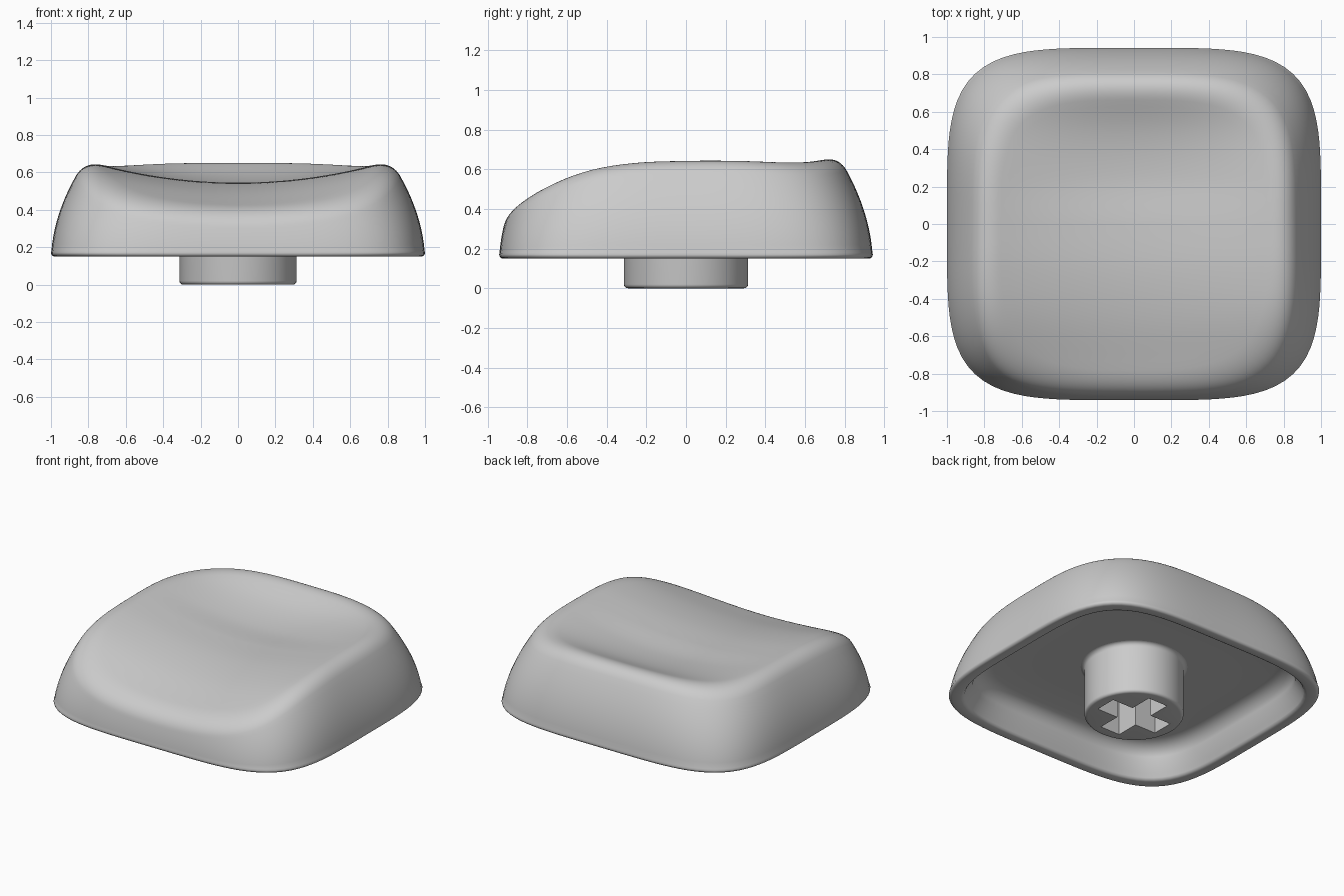
import bpy, bmesh, math
from mathutils import Vector

cube = bpy.data.objects.get("Cube")
if cube:
    bpy.data.objects.remove(cube, do_unlink=True)

grey = bpy.data.materials.new("light_grey_plastic")
grey.use_nodes = True
grey.diffuse_color = (0.6, 0.6, 0.6, 1)
grey.node_tree.nodes["Principled BSDF"].inputs["Base Color"].default_value = (0.6, 0.6, 0.6, 1)

N = 128                     # points around each ring
BASE, CEILING = 0.15, 0.36  # skirt bottom and underside of the top


def spline(values, y):
    """Smooth curve through values spaced evenly from y = -1 to 1."""
    t = (y + 1) / 2 * (len(values) - 1)
    i = max(0, min(len(values) - 2, int(t)))
    t -= i
    p1, p2 = values[i], values[i + 1]
    p0 = values[i - 1] if i else 2 * p1 - p2
    p3 = values[i + 2] if i + 2 < len(values) else 2 * p2 - p1
    m1, m2 = (p2 - p0) / 2, (p3 - p1) / 2
    return (p1 + m1 * t + (3 * (p2 - p1) - 2 * m1 - m2) * t ** 2
            + (2 * (p1 - p2) + m1 + m2) * t ** 3)


CENTRE_LINE = [.365, .435, .50, .537, .545, .541, .58, .672, .76]
SIDE_LINE = [.42, .52, .597, .632, .642, .644, .648, .67, .71]


def dish(x, y):
    low, high = spline(CENTRE_LINE, y), spline(SIDE_LINE, y)
    return low + (high - low) * (x / 0.74) ** 2


def outline(i, n):
    """Point on a rounded square; a lower n gives rounder corners."""
    a = 2 * math.pi * i / N
    c, s = math.cos(a), math.sin(a)
    r = (abs(c) ** n + abs(s) ** n) ** (-1 / n)
    return r * c, 0.942 * r * s


def wall_scale(z):
    h = z - BASE
    return 1 - 0.05 * h - 0.6 * h * h


def column(i):
    """Cross-section from the ceiling, round the lip, up the wall, into the dish."""
    def at(s, z, n=4.3):
        x, y = outline(i, n)
        return Vector((x * s, y * s, z))

    def wall(z):
        return at(wall_scale(z), z, 4.3 - 1.8 * (z - BASE))

    def on_dish(s):
        p = at(s, 0, 3.4)
        p.z = dish(p.x, p.y)
        return p

    pts = [at(s, CEILING) for s in (0.25, 0.5, 0.76)]
    for k in range(1, 6):                     # rounded inner corner
        a = k / 5 * math.pi / 2
        pts.append(at(0.76 + 0.11 * math.sin(a), CEILING - 0.11 * (1 - math.cos(a))))
    pts += [at(0.905, 0.195), at(0.915, 0.167), at(0.922, 0.156), at(0.935, BASE)]
    for k in range(5):                        # rounded outer lip
        a = k / 4 * math.pi / 2
        pts.append(at(0.98 + 0.02 * math.sin(a), BASE + 0.02 * (1 - math.cos(a))))

    lo, hi = 0.2, 0.75                        # height where wall meets dish
    for _ in range(30):
        mid = (lo + hi) / 2
        p = wall(mid)
        lo, hi = (mid, hi) if dish(p.x, p.y) > mid else (lo, mid)
    corner, start = wall(lo), lo - 0.08
    z0 = BASE + 0.03
    pts += [wall(z0 + (start - z0) * k / 10) for k in range(10)]

    s_in = wall_scale(lo) * 0.87              # soft rim
    inner, outer = on_dish(s_in), wall(start)
    for k in range(13):
        t = k / 12
        pts.append(outer * (1 - t) ** 2 + corner * 2 * t * (1 - t) + inner * t * t)
    pts += [on_dish(s_in * (1 - k / 18)) for k in range(1, 18)]   # dished top
    return pts


def ring_mesh(name, columns, bottom, top):
    """Join neighbouring columns with quads and close both ends with fans."""
    bm = bmesh.new()
    cols = [[bm.verts.new(p) for p in c] for c in columns]
    ends = bm.verts.new(bottom), bm.verts.new(top)
    for a, b in zip(cols, cols[1:] + cols[:1]):
        for k in range(len(a) - 1):
            bm.faces.new((a[k], b[k], b[k + 1], a[k + 1]))
        bm.faces.new((ends[0], b[0], a[0]))
        bm.faces.new((ends[1], a[-1], b[-1]))
    return make_object(name, bm)


def make_object(name, bm):
    bmesh.ops.recalc_face_normals(bm, faces=bm.faces)
    me = bpy.data.meshes.new(name)
    bm.to_mesh(me)
    bm.free()
    me.materials.append(grey)
    ob = bpy.data.objects.new(name, me)
    bpy.context.collection.objects.link(ob)
    return ob


def smooth(ob, angle):
    bpy.ops.object.select_all(action='DESELECT')
    ob.select_set(True)
    bpy.context.view_layer.objects.active = ob
    bpy.ops.object.shade_smooth_by_angle(angle=math.radians(angle))


# Hollow cap
shell = ring_mesh("cap_shell", [column(i) for i in range(N)],
                  (0, 0, CEILING), (0, 0, dish(0, 0)))
smooth(shell, 50)

# Round stem with a softened end and a flare where it joins the cap
R = 0.313
profile = [(R - 0.02 + 0.02 * math.sin(a), 0.02 - 0.02 * math.cos(a))
           for a in (k * math.pi / 8 for k in range(5))]
profile += [(R + 0.03 * (1 - math.cos(a)), CEILING - 0.03 + 0.031 * math.sin(a))
            for a in (k * math.pi / 10 for k in range(6))]
stem = ring_mesh("stem", [[(r * math.cos(a), r * math.sin(a), z) for r, z in profile]
                          for a in (2 * math.pi * i / 64 for i in range(64))],
                 (0, 0, 0), (0, 0, CEILING + 0.001))

# Cross-shaped socket cut into the stem
L, W = 0.235, 0.075
arm = [(W, W), (L, W), (L, -W)]
bm = bmesh.new()
loop = []
for c, s in ((1, 0), (0, -1), (-1, 0), (0, 1)):
    loop += [bm.verts.new((x * c - y * s, x * s + y * c, -0.1)) for x, y in arm]
face = bm.faces.new(loop)
made = bmesh.ops.extrude_face_region(bm, geom=[face])["geom"]
bmesh.ops.translate(bm, vec=(0, 0, 0.42),
                    verts=[v for v in made if isinstance(v, bmesh.types.BMVert)])
cutter = make_object("socket_cutter", bm)
cutter.hide_render = True

cut = stem.modifiers.new("socket", 'BOOLEAN')
cut.operation, cut.solver, cut.object = 'DIFFERENCE', 'EXACT', cutter
bpy.context.view_layer.objects.active = stem
bpy.ops.object.modifier_apply(modifier=cut.name)
bpy.data.objects.remove(cutter, do_unlink=True)
smooth(stem, 40)
